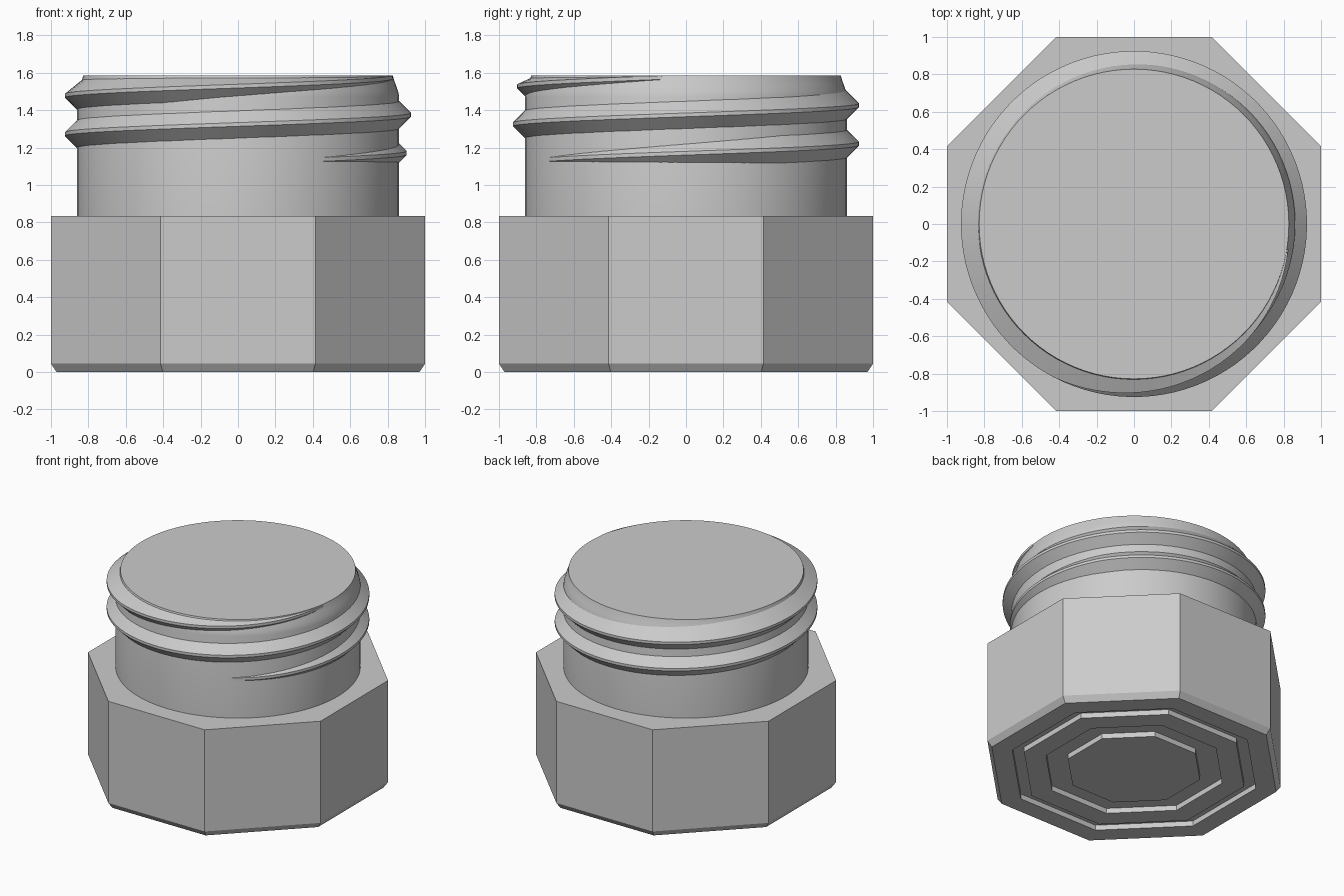
import bpy
import bmesh
from math import pi, cos, sin, radians

cube = bpy.data.objects.get("Cube")
if cube:
    bpy.data.objects.remove(cube, do_unlink=True)

grey = bpy.data.materials.new("plain grey")
grey.use_nodes = True
colour = (0.6, 0.6, 0.6, 1)
grey.diffuse_color = colour
grey.node_tree.nodes["Principled BSDF"].inputs["Base Color"].default_value = colour

TOP = 1.585


def loft(name, rings, closed, smooth):
    """Skin a list of point rings, cap both ends and link the object."""
    bm = bmesh.new()
    loops = [[bm.verts.new(p) for p in ring] for ring in rings]
    n = len(loops[0])
    for a, b in zip(loops, loops[1:]):
        for i in range(n):
            j = (i + 1) % n
            bm.faces.new((a[i], a[j], b[j], b[i]))
    if closed:
        bm.faces.new(loops[0][::-1])
        bm.faces.new(loops[-1])
    bmesh.ops.recalc_face_normals(bm, faces=bm.faces)
    mesh = bpy.data.meshes.new(name)
    bm.to_mesh(mesh)
    bm.free()
    mesh.materials.append(grey)
    obj = bpy.data.objects.new(name, mesh)
    bpy.context.collection.objects.link(obj)
    if smooth:
        bpy.ops.object.select_all(action='DESELECT')
        obj.select_set(True)
        bpy.context.view_layer.objects.active = obj
        bpy.ops.object.shade_smooth_by_angle(angle=radians(30))
    return obj


def ring(radius, z, sides, turn=0.0):
    return [(radius * cos(turn + 2 * pi * i / sides),
             radius * sin(turn + 2 * pi * i / sides), z) for i in range(sides)]


# Octagonal body: two grooves underneath, chamfered foot, straight walls
body_profile = [(0.45, 0), (0.45, 0.04), (0.6, 0.04), (0.6, 0),
                (0.75, 0), (0.75, 0.04), (0.83, 0.04), (0.83, 0),
                (0.97, 0), (1, 0.045), (1, 0.835)]
loft("octagonal_body",
     [ring(a / cos(pi / 8), z, 8, pi / 8) for a, z in body_profile], True, False)

# Solid round neck, narrowing slightly at the lip
neck_profile = [(0.862, 0.8), (0.862, 1.47), (0.856, 1.5), (0.844, 1.535),
                (0.833, 1.565), (0.828, TOP)]
loft("neck", [ring(r, z, 96) for r, z in neck_profile], True, True)

# Helical thread that fades into the neck at both ends
START, END, STEPS = -0.55 * pi, 3.95 * pi, 216
ROOT, FADED, CREST, PITCH = 0.81, 0.835, 0.925, 0.205
sections = []
for k in range(STEPS + 1):
    angle = START + (END - START) * k / STEPS
    fade = min(1, (angle - START) / (0.75 * pi), (END - angle) / (0.6 * pi))
    crest = FADED + (CREST - FADED) * fade
    mid = 1.17 + PITCH * angle / (2 * pi)
    half = 0.01 + crest - ROOT
    shape = [(ROOT, -half), (crest, -0.01), (crest, 0.01), (ROOT, half)]
    sections.append([(r * cos(angle), r * sin(angle), min(mid + dz, TOP - 0.003))
                     for r, dz in shape])
loft("screw_thread", sections, True, True)
